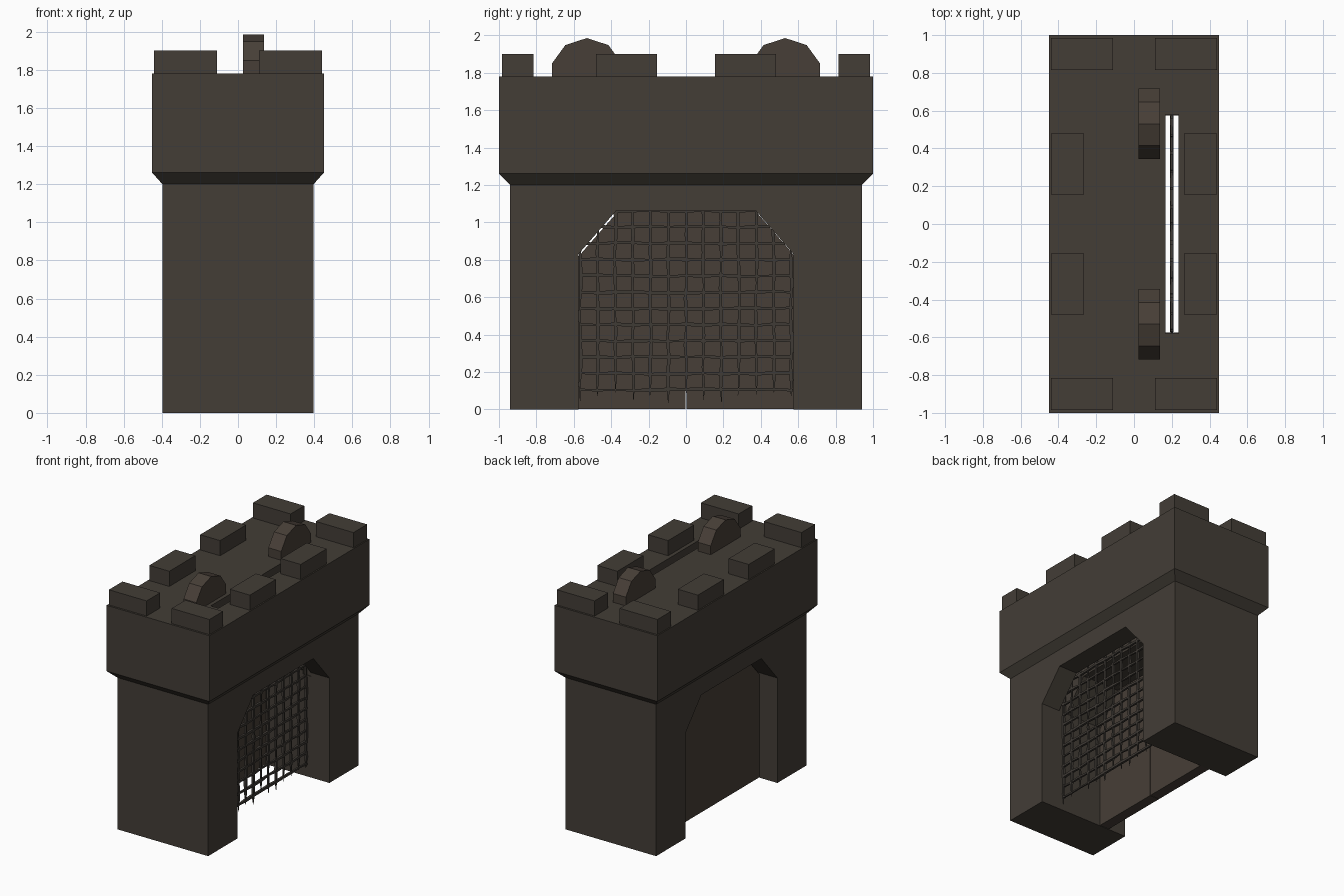
import bpy, bmesh, math, random

random.seed(4)
cube = bpy.data.objects.get("Cube")
if cube:
    bpy.data.objects.remove(cube, do_unlink=True)


def material(name, rgb):
    m = bpy.data.materials.new(name)
    m.use_nodes = True
    m.diffuse_color = (*rgb, 1)
    m.node_tree.nodes["Principled BSDF"].inputs["Base Color"].default_value = (*rgb, 1)
    return m


stone = material("dark stone", (0.056, 0.047, 0.037))
wood = material("dark wood", (0.063, 0.049, 0.038))
iron = material("dark iron", (0.050, 0.043, 0.036))


def finish(name, bm, mat):
    bmesh.ops.recalc_face_normals(bm, faces=bm.faces)
    mesh = bpy.data.meshes.new(name)
    bm.to_mesh(mesh)
    bm.free()
    mesh.materials.append(mat)
    ob = bpy.data.objects.new(name, mesh)
    bpy.context.scene.collection.objects.link(ob)
    return ob


def loft(bm, rings):
    """Skin matching rings of points and cap both ends."""
    vs = [[bm.verts.new(p) for p in r] for r in rings]
    n = len(vs[0])
    for a, b in zip(vs, vs[1:]):
        for i in range(n):
            j = (i + 1) % n
            bm.faces.new((a[i], a[j], b[j], b[i]))
    bm.faces.new(vs[0][::-1])
    bm.faces.new(vs[-1])


def rect(x, y, z):
    return [(-x, -y, z), (x, -y, z), (x, y, z), (-x, y, z)]


def prism(name, outline, x0, x1, mat):
    """Extrude a (y, z) outline along x."""
    bm = bmesh.new()
    loft(bm, [[(x, y, z) for y, z in outline] for x in (x0, x1)])
    return finish(name, bm, mat)


def box(name, xs, ys, zs, mat):
    outline = [(ys[0], zs[0]), (ys[1], zs[0]), (ys[1], zs[1]), (ys[0], zs[1])]
    return prism(name, outline, xs[0], xs[1], mat)


def cut(ob, cutter):
    cutter.hide_render = True
    mod = ob.modifiers.new("cut", 'BOOLEAN')
    mod.object = cutter
    mod.solver = 'EXACT'
    bpy.context.view_layer.update()
    deps = bpy.context.evaluated_depsgraph_get()
    mesh = bpy.data.meshes.new_from_object(ob.evaluated_get(deps))
    ob.modifiers.clear()
    ob.data = mesh
    bpy.data.objects.remove(cutter, do_unlink=True)


# Gatehouse body with flared upper storey
bm = bmesh.new()
loft(bm, [rect(0.397, 0.94, 0), rect(0.397, 0.94, 1.2),
          rect(0.45, 1.0, 1.26), rect(0.45, 1.0, 1.78)])
body = finish("gatehouse_body", bm, stone)

# Passage and portcullis slot
arch = [(-0.575, -0.1), (0.575, -0.1), (0.575, 0.83),
        (0.375, 1.06), (-0.375, 1.06), (-0.575, 0.83)]
cut(body, prism("arch_cutter", arch, -0.6, 0.6, stone))
cut(body, box("slot_cutter", (0.167, 0.235), (-0.58, 0.58), (0.8, 2), stone))

# Battlements
for sx in (-1, 1):
    for sy in (-1, 1):
        side = ("left" if sx > 0 else "right") + ("_back" if sy > 0 else "_front")
        box("corner_merlon_" + side, (sx * 0.11, sx * 0.44),
            (sy * 0.815, sy * 0.985), (1.78, 1.9), stone)
        box("side_merlon_" + side, (sx * 0.265, sx * 0.44),
            (sy * 0.155, sy * 0.48), (1.78, 1.9), stone)

# Winch wheels, half sunk into the roof
for sy, label in ((-1, "front"), (1, "back")):
    rim = []
    for k in range(-2, 3):
        a = k * math.pi / 5
        rim.append((sy * 0.53 + 0.196 * math.sin(a), 1.789 + 0.196 * math.cos(a)))
    rim = [(rim[0][0], 1.77)] + rim + [(rim[-1][0], 1.77)]
    prism("winch_wheel_" + label, rim, 0.025, 0.137, wood)

# Pair of door leaves
for s, gap, label in ((-1, 0.012, "front"), (1, 0.002, "back")):
    leaf = [(s * 0.002, 0.003), (s * 0.574, 0.003), (s * 0.574, 0.83 - gap),
            (s * (0.375 - gap), 1.059), (s * 0.002, 1.059)]
    prism("door_leaf_" + label, leaf, -0.24, -0.156, wood)


# Portcullis of uneven hand-forged bars
def bar(bm, start, end, along, place, pointed=False):
    rings, steps = [], 12
    for i in range(steps + 1):
        t = start + (end - start) * i / steps
        w = random.uniform(0.005, 0.01)
        if pointed and i == 0:
            w = 0.001
        c = place + random.uniform(-0.004, 0.004)
        ring = []
        for dx, d in ((-w, -w), (w, -w), (w, w), (-w, w)):
            ring.append((0.2 + dx, c + d, t) if along == "z" else (0.2 + dx, t, c + d))
        rings.append(ring)
    loft(bm, rings)


bm = bmesh.new()
for i in range(13):
    bar(bm, random.uniform(0.03, 0.09), 1.1, "z", -0.565 + i * 0.094, True)
for i in range(12):
    bar(bm, -0.572, 0.572, "y", 0.105 + i * 0.087)
finish("portcullis", bm, iron)
